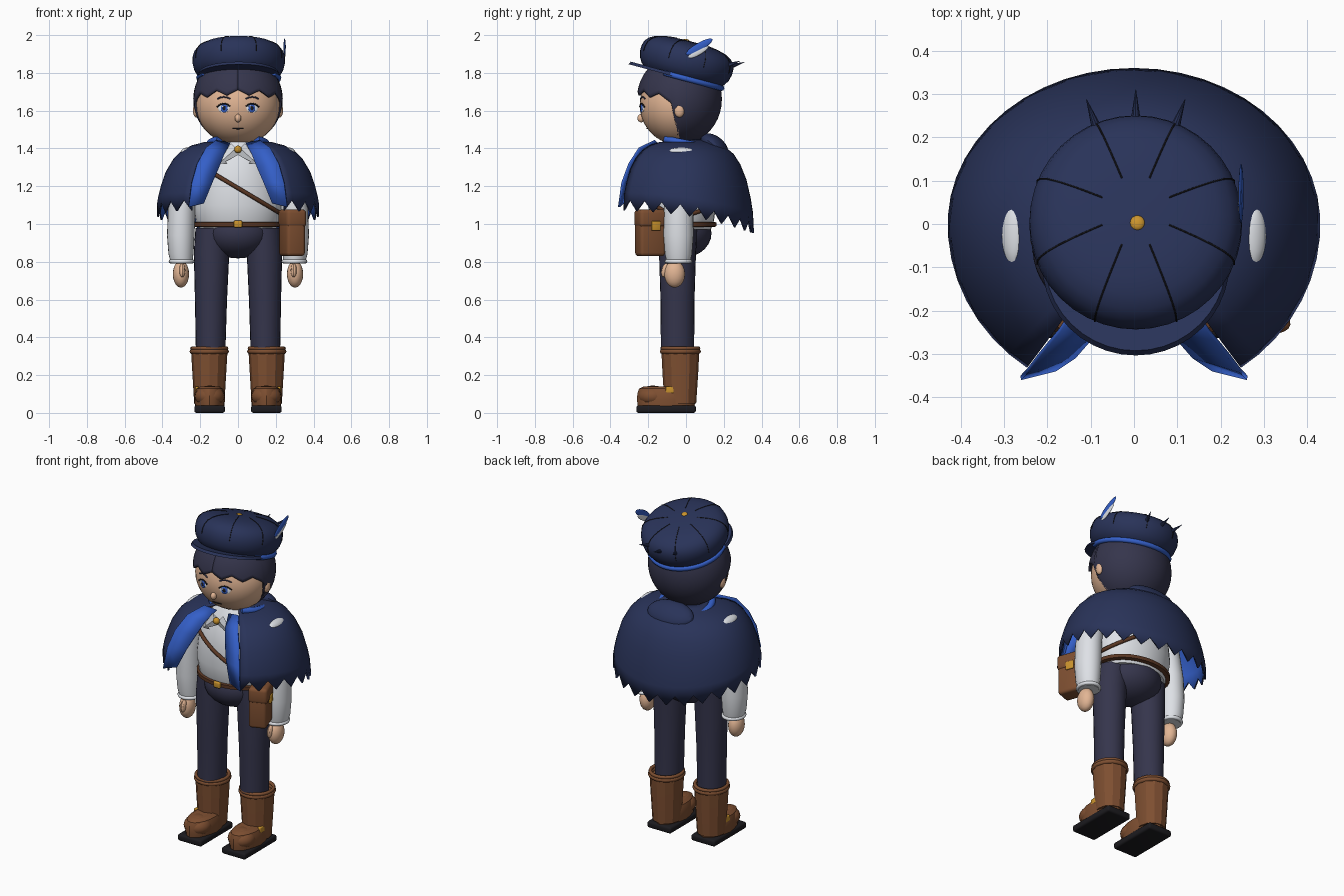
import bpy, bmesh, math
from mathutils import Vector, Matrix, Euler
from math import sin, cos, pi, radians, sqrt

if "Cube" in bpy.data.objects:
    bpy.data.objects.remove(bpy.data.objects["Cube"])


def mat(name, r, g, b):
    m = bpy.data.materials.new(name)
    m.diffuse_color = [((c / 255 + 0.055) / 1.055) ** 2.4 for c in (r, g, b)] + [1]
    m.use_nodes = True
    m.node_tree.nodes["Principled BSDF"].inputs["Base Color"].default_value = m.diffuse_color
    return m


NAVY = mat("navy_cloth", 41, 51, 89)
DARK = mat("dark_slate", 53, 53, 76)
BLUE = mat("bright_blue", 52, 95, 200)
WHITE = mat("off_white", 222, 225, 230)
SKIN = mat("skin", 226, 181, 148)
BROWN = mat("brown_leather", 126, 79, 49)
STRAP = mat("dark_leather", 92, 56, 36)
GOLD = mat("gold", 203, 148, 45)
BLACK = mat("black", 28, 27, 31)


def finish(bm, name, m, xf=None):
    me = bpy.data.meshes.new(name)
    if xf:
        bm.transform(xf)
    bm.to_mesh(me)
    bm.free()
    ob = bpy.data.objects.new(name, me)
    bpy.context.collection.objects.link(ob)
    me.materials.append(m)
    return ob


def place(loc, rot=(0, 0, 0), scale=(1, 1, 1)):
    return Matrix.LocRotScale(Vector(loc), Euler([radians(a) for a in rot]), Vector(scale))


def ball(name, loc, scale, m, rot=(0, 0, 0), seg=20, base=None):
    bm = bmesh.new()
    bmesh.ops.create_uvsphere(bm, u_segments=seg, v_segments=max(8, seg // 2), radius=1)
    xf = place(loc, rot, scale)
    return finish(bm, name, m, base @ xf if base else xf)


def box(name, loc, size, m, bevel=0.01, base=None):
    bm = bmesh.new()
    bmesh.ops.create_cube(bm, size=1)
    bm.transform(Matrix.Diagonal((*size, 1)))
    bmesh.ops.bevel(bm, geom=bm.edges[:], offset=bevel, segments=3, affect='EDGES', profile=0.5)
    return finish(bm, name, m, base @ place(loc) if base else place(loc))


def cone(name, loc, r1, r2, h, m, rot=(0, 0, 0), scale=(1, 1, 1), seg=10, base=None):
    bm = bmesh.new()
    bmesh.ops.create_cone(bm, cap_ends=True, segments=seg, radius1=r1, radius2=r2, depth=h)
    xf = place(loc, rot, scale)
    return finish(bm, name, m, base @ xf if base else xf)


def loft(name, rings, m, seg=24, xf=None):
    """Capped stack of horizontal ellipses (x, y, z, rx, ry), bottom to top."""
    bm = bmesh.new()
    rows = [[bm.verts.new((x + rx * sin(2 * pi * k / seg), y - ry * cos(2 * pi * k / seg), z))
             for k in range(seg)] for x, y, z, rx, ry in rings]
    for a, b in zip(rows, rows[1:]):
        for k in range(seg):
            n = (k + 1) % seg
            bm.faces.new((a[k], a[n], b[n], b[k]))
    bm.faces.new(rows[0][::-1])
    bm.faces.new(rows[-1])
    return finish(bm, name, m, xf)


def sheet(name, rows, m, thick, inner=None):
    """Grid of points thickened inward, with an optional lining colour."""
    bm = bmesh.new()
    v = [[bm.verts.new(p) for p in r] for r in rows]
    for a, b in zip(v, v[1:]):
        for j in range(len(a) - 1):
            bm.faces.new((a[j], b[j], b[j + 1], a[j + 1]))
    ob = finish(bm, name, m)
    mod = ob.modifiers.new("thickness", 'SOLIDIFY')
    mod.thickness = thick
    mod.offset = -1
    if inner:
        ob.data.materials.append(inner)
        mod.material_offset = 1
    return ob


def tube(name, pts, r, m, closed=False, base=None):
    cu = bpy.data.curves.new(name, 'CURVE')
    cu.dimensions = '3D'
    cu.bevel_depth = r
    cu.bevel_resolution = 2
    cu.use_fill_caps = True
    sp = cu.splines.new('POLY')
    sp.points.add(len(pts) - 1)
    for p, q in zip(sp.points, pts):
        p.co = (*q, 1)
    sp.use_cyclic_u = closed
    cu.materials.append(m)
    ob = bpy.data.objects.new(name, cu)
    bpy.context.collection.objects.link(ob)
    if base:
        ob.matrix_world = base
    return ob


def ring(n, rx, ry, loc, f=lambda x, y: 0, gap=0):
    """Ellipse of points, starting at the front, with an optional front gap in degrees."""
    ang = [radians(gap + (360 - 2 * gap) * k / (n - 1 if gap else n)) for k in range(n)]
    pts = [(rx * sin(t), -ry * cos(t)) for t in ang]
    return [(loc[0] + x, loc[1] + y, loc[2] + f(x, y)) for x, y in pts]


# Torso, hips, belt and shoulder strap
loft("shirt", [(0, -.02, z, a, b) for z, a, b in (
    (.97, .20, .15), (1.0, .222, .165), (1.1, .237, .18), (1.22, .222, .175),
    (1.33, .19, .155), (1.41, .12, .11), (1.45, .08, .08))], WHITE, 32)
ball("hips", (0, -.03, .95), (.178, .165, .132), DARK, seg=28)
loft("belt", [(0, -.02, z, a, a - .055) for z, a in ((.984, .225), (.987, .235), (1.008, .236), (1.011, .227))], STRAP, 32)
box("belt_buckle", (0, -.203, 1.0), (.045, .02, .036), GOLD, .006)
tube("shoulder_strap", ring(40, .236, .185, (0, -.02, 1.19), lambda x, y: -.595 * x), .011, STRAP, True)
cone("neck", (0, -.02, 1.43), .09, .08, .1, SKIN, seg=20)

# Satchel, turned outward on the hip
BAG = place((.286, -.19, 0), (0, 0, 20))
box("satchel", (0, 0, .945), (.104, .142, .23), BROWN, .018, BAG)
box("satchel_flap", (.002, 0, 1.03), (.113, .15, .095), BROWN, .02, BAG)
box("satchel_clasp", (.058, .012, .99), (.012, .05, .05), GOLD, .005, BAG)

# Limbs
for s, side in ((-1, "left"), (1, "right")):
    loft(side + "_leg", [(s * x, y, z, a, b) for x, y, z, a, b in (
        (.145, -.045, .32, .078, .088), (.143, -.045, .6, .085, .09),
        (.14, -.045, .85, .094, .098), (.135, -.04, .98, .09, .1))], DARK)
    loft(side + "_boot_shaft", [(s * .152, -.03, z, a, b) for z, a, b in (
        (.05, .08, .084), (.2, .089, .094), (.32, .096, .1))], BROWN, 12)
    for z, r in ((.325, .013), (.342, .010)):
        tube(side + "_boot_cuff", ring(24, .091, .096, (s * .152, -.03, z)), r, BROWN, True)
    loft(side + "_boot_foot", [(s * .15, y, z, a, b) for y, z, a, b in (
        (-.105, .035, .078, .15), (-.105, .07, .081, .155), (-.107, .105, .079, .15),
        (-.11, .128, .07, .138), (-.112, .141, .05, .11))], BROWN, 20)
    ball(side + "_boot_toe", (s * .15, -.175, .088), (.08, .081, .057), BROWN)
    box(side + "_sole", (s * .15, -.105, .02), (.162, .315, .04), BLACK, .012)
    box(side + "_boot_buckle", (s * .217, -.085, .122), (.02, .045, .035), GOLD, .005)
    loft(side + "_sleeve", [(s * x, -.04, z, a, b) for x, z, a, b in (
        (.298, .79, .056, .06), (.302, .84, .066, .072), (.303, .94, .073, .08),
        (.298, 1.08, .072, .078), (.275, 1.25, .066, .07), (.25, 1.34, .045, .05))], WHITE)
    tube(side + "_sleeve_cuff", ring(24, .058, .063, (s * .298, -.04, .802)), .011, WHITE, True)
    ball(side + "_shoulder_patch", (s * .28, -.025, 1.386), (.027, .066, .016), WHITE, (0, s * 28, 0))
    ball(side + "_hand", (s * .302, -.06, .735), (.043, .055, .072), SKIN)
    ball(side + "_thumb", (s * .295, -.11, .755), (.016, .02, .038), SKIN, (-15, 0, 0), 12)

# Cape with ragged hem and blue lining
cape = []
COLS = 40
for f, g in ((.2, -.03), (.28, 0), (.42, .02), (.57, .07), (.7, .16), (.8, .29), (.89, .48), (.95, .7), (.985, .88), (1, 1)):
    row = []
    for j in range(COLS + 1):
        t = radians(35 + 290 * j / COLS)
        c = -cos(t)
        hem = 1.10 - .06 * c - .03 * c * c - (.058 if j % 2 == 0 and g == 1 else 0)
        row.append((.43 * f * sin(t), (.36 if c > 0 else .405) * f * c, 1.44 - g * (1.44 - hem)))
    cape.append(row)
sheet("cape", cape, NAVY, .01, BLUE)

# Cape lapels, collar and hood
OUTER = ((.115, -.165, 1.445), (.17, -.25, 1.405), (.215, -.305, 1.32), (.243, -.342, 1.22), (.26, -.36, 1.09))
INNER = ((.04, -.15, 1.43), (.07, -.225, 1.375), (.1, -.27, 1.30), (.135, -.31, 1.22), (.18, -.34, 1.11))
for s, side in ((-1, "left"), (1, "right")):
    rows = [[(s * p[0], p[1], p[2]) for p in pair] for pair in zip(INNER, OUTER)]
    sheet(side + "_lapel", rows if s > 0 else [r[::-1] for r in rows], BLUE, .01)
    cone(side + "_bow_tail", (s * .045, -.195, 1.37), .014, .038, .09, WHITE,
         (0, s * -48, 0), (1, .35, 1), 4)
    cone(side + "_bow_tip", (s * .0875, -.195, 1.332), .028, .001, .03, WHITE,
         (0, s * 132, 0), (1, .35, 1), 4)
tube("cape_collar", ring(28, .148, .15, (0, .005, 1.425), lambda x, y: -.2 * y, 42), .02, BLUE)
ball("hood", (0, .15, 1.415), (.15, .085, .05), NAVY, (-38, 0, 0), 24)
ball("brooch", (0, -.21, 1.395), (.02, .018, .02), GOLD)

# Head, ears, nose
ball("head", (0, -.04, 1.63), (.222, .205, .21), SKIN, seg=40)


def face(x, z, out=0):
    return (x, -.04 - out - .205 * sqrt(1 - (x / .222) ** 2 - ((z - 1.63) / .21) ** 2), z)


ball("nose", face(0, 1.56, .004), (.017, .02, .022), SKIN)
tube("mouth", [face(x, 1.505 + x * x, .001) for x in (-.03, -.015, 0, .015, .03)], .0035, BLACK)
for s, side in ((-1, "left"), (1, "right")):
    turn = (-4, 0, s * 18)
    ball(side + "_ear", (s * .221, -.035, 1.6), (.018, .027, .036), SKIN)
    ball(side + "_eye_white", face(s * .075, 1.613), (.032, .004, .024), WHITE, turn)
    ball(side + "_iris", face(s * .073, 1.613, .003), (.019, .004, .023), BLUE, turn)
    ball(side + "_pupil", face(s * .073, 1.613, .006), (.009, .003, .012), BLACK, turn, 12)
    ball(side + "_eye_glint", face(s * .073 - .007, 1.622, .009), (.005, .002, .005), WHITE, turn, 8)
    tube(side + "_lash", [face(s * (.075 + d), 1.638 - 14 * d * d, .003)
                          for d in (-.034, -.018, 0, .018, .036)], .004, BLACK)
    tube(side + "_brow", [face(s * (.075 + d), 1.673 - 9 * d * d, .001)
                          for d in (-.034, -.018, 0, .018, .034)], .004, DARK)

# Hair cap with a jagged fringe
hair = []
for i in range(19):
    row = []
    for j in range(97):
        t = 2 * pi * j / 96
        a = abs(math.degrees(t if t < pi else t - 2 * pi))
        k = min(1, max(0, (a - 78) / 10))
        fringe = 1.682 + .03 * abs((j % 8) - 4) / 4 - .035 * (a / 80) ** 2
        end = fringe + (1.435 - fringe) * k
        p0, p1 = .03, math.acos((end - 1.66) / .24)
        p = p0 + (p1 - p0) * i / 18
        row.append((.237 * sin(p) * sin(t), -.035 - .225 * sin(p) * cos(t), 1.66 + .24 * cos(p)))
    hair.append(row)
sheet("hair", hair, DARK, .012)

# Cap: crown, visor, band, button and seams, all in one tilted frame
HAT = place((.004, -.019, 1.782), (-15, 0, 0), (.975, 1, 1))
PROFILE = ((.205, -.005), (.226, .012), (.243, .04), (.252, .075), (.251, .105), (.243, .13),
           (.225, .152), (.195, .169), (.155, .18), (.11, .186), (.06, .189), (.02, .19))
loft("cap_crown", [(0, 0, z, r, r) for r, z in PROFILE], NAVY, 40, HAT)
cone("cap_visor", (0, -.069, -.004), .222, .215, .016, NAVY, seg=40, base=HAT)
tube("cap_band", ring(36, .216, .213, (0, .004, -.007), gap=62), .015, BLUE, base=HAT)
ball("cap_button", (.004, -.028, .187), (.018, .018, .01), GOLD, base=HAT)
for k in range(8):
    a = radians(22.5 + 45 * k)
    pts = [((r + .0005) * cos(a), (r + .0005) * sin(a), z + .0005) for r, z in PROFILE[3:10] + ((.085, .1875),)]
    tube("cap_seam", pts, .002, BLACK, base=HAT)
for a in (-23, 0, 23):
    t = radians(a)
    cone("cap_spike", (.262 * sin(t), .262 * cos(t), .135), .014, .001, .085, NAVY, (-58, 0, -a), base=HAT)

# Feather on the cap
ball("feather_blue", (.247, .07, 1.938), (.006, .08, .021), BLUE, (30, 0, 0))
ball("feather_white", (.246, .065, 1.912), (.006, .062, .018), WHITE, (30, 0, 0))

# Smooth shading with sharp edges kept
bpy.ops.object.select_all(action='DESELECT')
for ob in bpy.context.scene.objects:
    if ob.type == 'MESH':
        ob.select_set(True)
        bpy.context.view_layer.objects.active = ob
bpy.ops.object.shade_smooth_by_angle(angle=radians(29))
